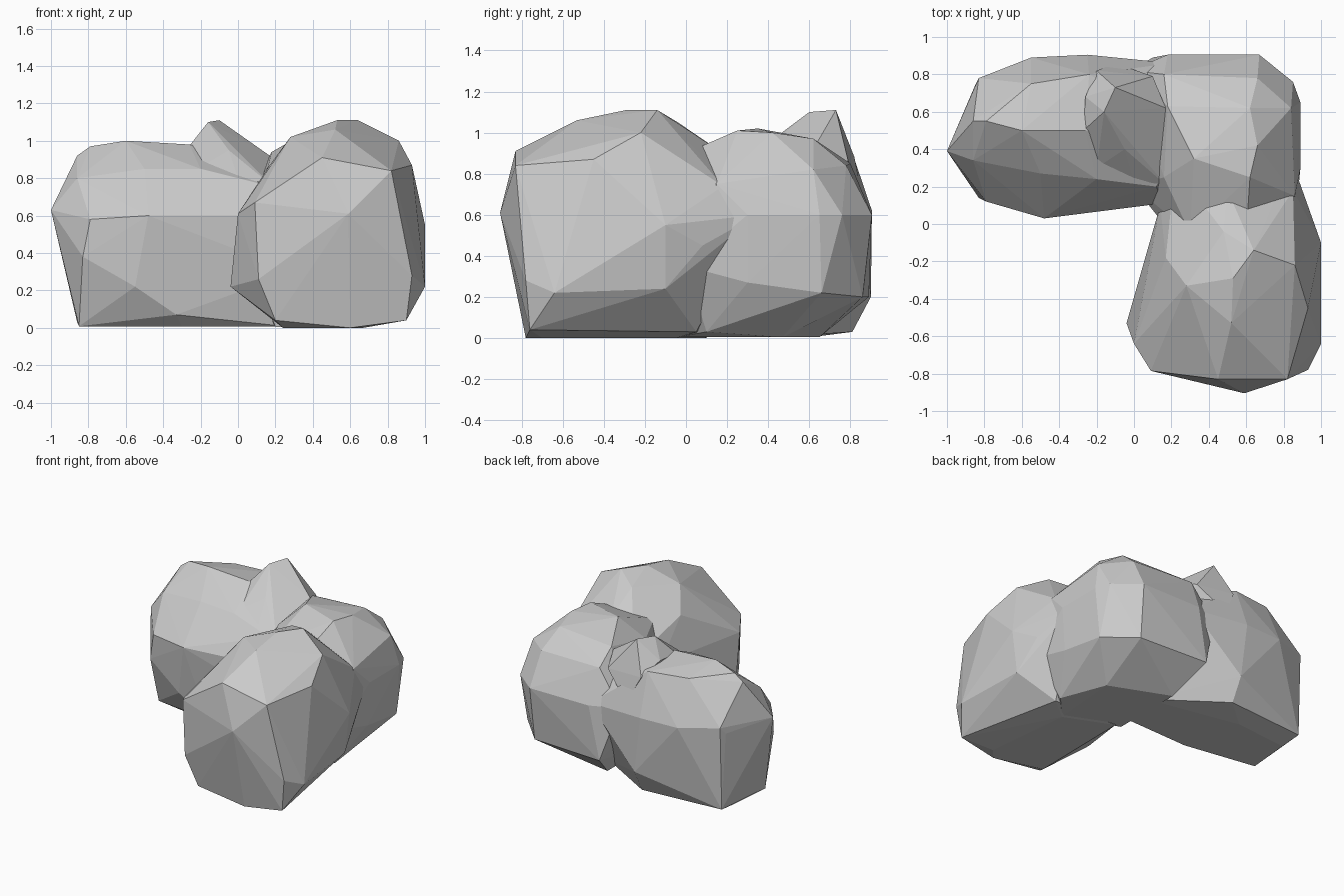
import bpy, bmesh


def boulder(name, points):
    """Faceted convex stone wrapped around a few corner points."""
    bm = bmesh.new()
    for p in points:
        bm.verts.new(p)
    res = bmesh.ops.convex_hull(bm, input=bm.verts[:])
    junk = {g for g in res["geom_interior"] + res["geom_unused"]
            if isinstance(g, bmesh.types.BMVert)}
    bmesh.ops.delete(bm, geom=list(junk), context='VERTS')
    bmesh.ops.recalc_face_normals(bm, faces=bm.faces[:])
    me = bpy.data.meshes.new(name)
    bm.to_mesh(me)
    bm.free()
    ob = bpy.data.objects.new(name, me)
    bpy.context.collection.objects.link(ob)
    return ob


# front stone: base, belly, shoulder and crown, with a tail into the corner stone
front = boulder("rock_cluster", [
    (.24, -.68, 0), (.60, -.78, 0), (.67, -.7, 0), (.6, -.05, 0), (.25, .1, 0),
    (.2, -.76, .04), (.9, -.76, .04), (.82, -.36, .04), (.74, .05, .03),
    (-.04, -.53, .22), (.11, -.79, .26), (.93, -.78, .28), (1, -.64, .22), (.96, -.1, .24),
    (.0, -.64, .61), (.09, -.785, .67), (.59, -.905, .61), (.14, .1, .62), (.93, .08, .45),
    (1, -.10, .55), (.82, -.83, .84), (.45, -.83, .91), (.93, -.45, .87),
    (.17, -.18, .87), (.28, -.33, 1.02), (.52, -.53, 1.06), (.86, -.22, 1.0),
    (.53, -.29, 1.11), (.64, -.14, 1.11), (.48, -.04, 1.05), (.5, .18, .9), (.85, .18, .74),
    (.22, .3, .7), (.84, .35, .6)])

# corner stone at the back right
corner = boulder("corner_rock", [
    (.2, .1, .004), (.6, -.05, .004), (.64, .47, .004), (.2, .65, .004), (.74, .1, .03),
    (.86, .0, .35), (.87, .3, .27), (.86, .66, .22), (.66, .86, .2), (.1, .89, .2),
    (.89, .3, .6), (.89, .65, .6), (.85, .76, .6), (.67, .905, .6), (.18, .905, .6),
    (.16, .0, .6), (.86, .15, .75), (.84, .62, .82), (.66, .78, .84), (.16, .8, .85),
    (.3, -.05, .86), (.6, -.05, .88), (.16, .25, .86), (.18, .63, .94),
    (.32, .35, 1.02), (.62, .25, 1.01), (.66, .42, 1.0), (.62, .62, .97), (.0, .2, .5),
    (-.02, .82, .6)])

# long stone at the back left, tapering to a blunt point
left = boulder("left_rock", [
    (-.85, .27, .008), (-.82, .6, .008), (-.3, .18, .008), (.25, .2, .008),
    (.3, .5, .008), (-.4, .64, .008), (-.86, .4, .03), (-.83, .76, .03), (-.2, .81, .03),
    (-.83, .14, .38), (-.55, .08, .22), (-.33, .11, .07), (.3, .14, .3), (-.2, .9, .2),
    (-1, .39, .63), (-.79, .12, .58), (-.48, .03, .6), (.15, .11, .6), (-.85, .74, .6),
    (-.83, .78, .65), (-.55, .89, .62), (-.25, .905, .62), (.2, .86, .6), (.12, .2, .77),
    (-.86, .34, .80), (-.5, .27, .85), (-.2, .24, .85), (-.86, .55, .92), (-.79, .55, .97),
    (-.6, .5, 1.0), (-.26, .5, .98), (-.55, .75, .94), (-.24, .8, .93), (.3, .5, .85)])

# peak between the back stones, with a broad slope running forward
peak = boulder("peak_rock", [
    (-.16, .60, 1.10), (-.10, .73, 1.11), (-.2, .82, .88), (-.1, .86, .68), (.1, .79, .86),
    (-.27, .5, .96), (-.26, .68, .97), (-.2, .3, .86), (0, .23, .80), (.17, .21, .77),
    (.17, .62, .92), (-.1, .5, .5), (.2, .4, .5), (-.05, .4, .95)])

# fuse the stones into one shell
for stone in (corner, left, peak):
    mod = front.modifiers.new("fuse", 'BOOLEAN')
    mod.operation, mod.solver, mod.object = 'UNION', 'EXACT', stone
bpy.context.view_layer.update()
fused = bpy.data.meshes.new_from_object(
    front.evaluated_get(bpy.context.evaluated_depsgraph_get()))
front.modifiers.clear()
front.data = fused
for stone in (corner, left, peak):
    bpy.data.objects.remove(stone)
